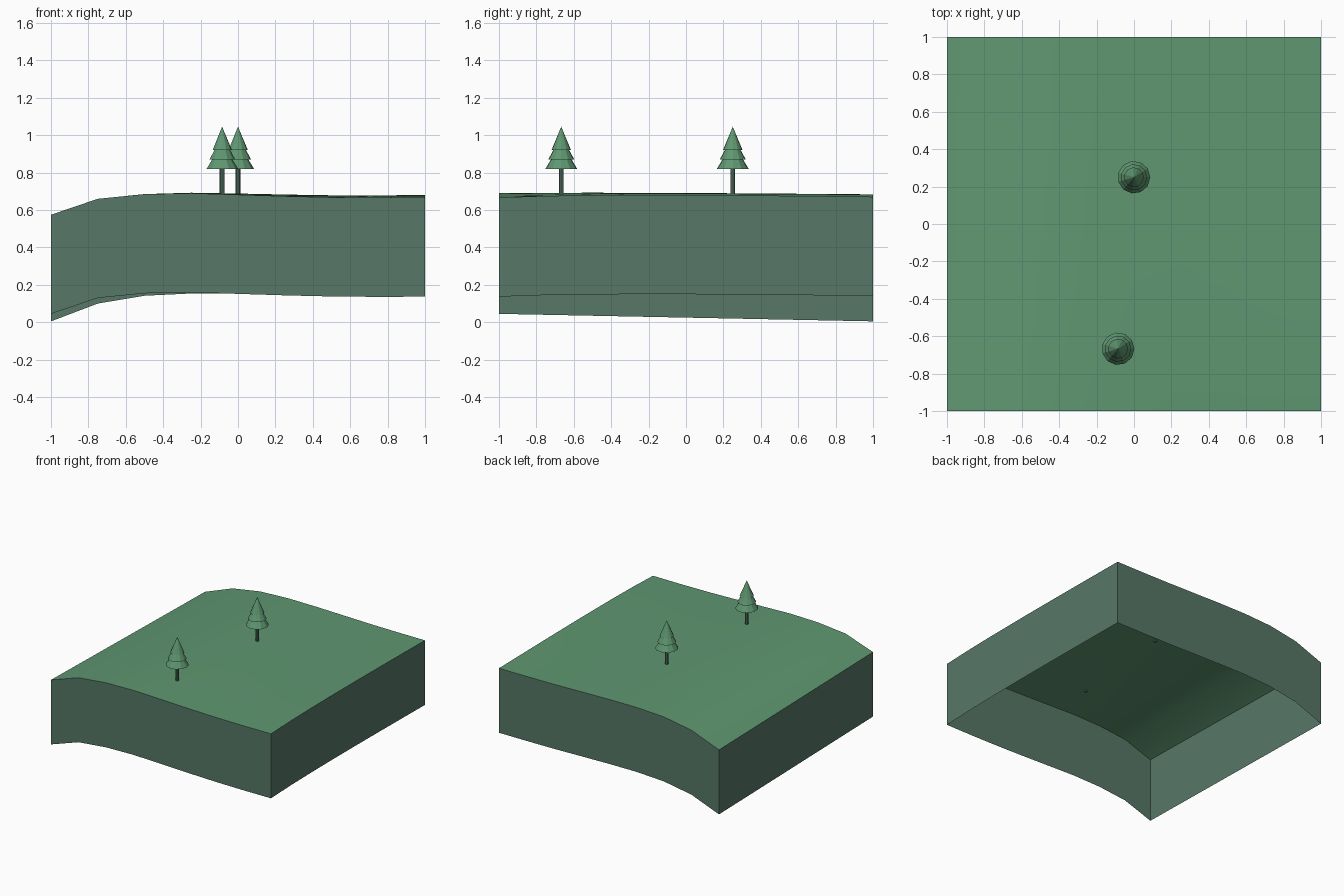
import bpy
import bmesh
import math

cube = bpy.data.objects.get("Cube")
if cube:
    bpy.data.objects.remove(cube, do_unlink=True)


def material(name, rgb):
    m = bpy.data.materials.new(name)
    m.use_nodes = True
    m.diffuse_color = (*rgb, 1)
    m.node_tree.nodes["Principled BSDF"].inputs["Base Color"].default_value = (*rgb, 1)
    return m


GRASS = material("grass green", (0.115, 0.31, 0.165))
EARTH = material("grey green", (0.095, 0.185, 0.135))


def make_object(name, bm, mats):
    mesh = bpy.data.meshes.new(name)
    bm.to_mesh(mesh)
    bm.free()
    for m in mats:
        mesh.materials.append(m)
    obj = bpy.data.objects.new(name, mesh)
    bpy.context.collection.objects.link(obj)
    return obj


# Height of the land along its front and back edges, from right to left
FRONT = [0.575, 0.66, 0.685, 0.69, 0.682, 0.674, 0.668, 0.666, 0.667]
BACK = [0.535, 0.63, 0.672, 0.684, 0.683, 0.678, 0.673, 0.671, 0.671]
STEPS = len(FRONT) - 1
DEPTH = 0.53


def land_height(i, j):
    t = j / STEPS
    swell = 0.012 * (i / STEPS) * math.sin(math.pi * min(1, t ** 0.7))
    return FRONT[i] * (1 - t) + BACK[i] * t + swell


# Ground sheet with a rolling surface
bm = bmesh.new()
grid = [[bm.verts.new((2 * i / STEPS - 1, 2 * j / STEPS - 1, land_height(i, j)))
         for i in range(STEPS + 1)] for j in range(STEPS + 1)]
for j in range(STEPS):
    for i in range(STEPS):
        face = bm.faces.new((grid[j][i], grid[j][i + 1], grid[j + 1][i + 1], grid[j + 1][i]))
        face.smooth = True

# Skirt walls hanging from the rim, open underneath
rim = [e for e in bm.edges if e.is_boundary]
walls = bmesh.ops.extrude_edge_only(bm, edges=rim)["geom"]
bmesh.ops.translate(bm, vec=(0, 0, -DEPTH),
                    verts=[g for g in walls if isinstance(g, bmesh.types.BMVert)])
for g in walls:
    if isinstance(g, bmesh.types.BMFace):
        g.material_index = 1
        g.smooth = False
bmesh.ops.recalc_face_normals(bm, faces=bm.faces)
bm.normal_update()
if sum(f.normal.z for f in bm.faces) < 0:
    bmesh.ops.reverse_faces(bm, faces=bm.faces)
bmesh.ops.split_edges(bm, edges=[e for e in bm.edges if len(e.link_faces) == 2
                                 and e.calc_face_angle() > math.radians(40)])
make_object("ground", bm, [GRASS, EARTH])


def lathe(name, profile, sides, mat, location):
    bm = bmesh.new()
    rings = []
    for r, z in profile:
        rings.append([bm.verts.new((r * math.cos(2 * math.pi * k / sides),
                                    r * math.sin(2 * math.pi * k / sides), z))
                      for k in range(sides)])
    for low, high in zip(rings, rings[1:]):
        for k in range(sides):
            n = (k + 1) % sides
            bm.faces.new((low[k], low[n], high[n], high[k]))
    bm.faces.new(rings[0][::-1])
    bmesh.ops.remove_doubles(bm, verts=bm.verts, dist=0.0001)
    bmesh.ops.recalc_face_normals(bm, faces=bm.faces)
    obj = make_object(name, bm, [mat])
    obj.location = location
    return obj


# Two conifers: a slim trunk and three stacked skirts of needles
TIERS = [(0.087, 0.135), (0.055, 0.187), (0.07, 0.187), (0.043, 0.236),
         (0.053, 0.236), (0.0, 0.362)]
for label, x, y in (("front", -0.085, -0.667), ("back", 0.0, 0.25)):
    place = (x, y, 0.684)
    lathe(label + "_tree_trunk", [(0.013, -0.005), (0.013, 0.14)], 8, EARTH, place)
    lathe(label + "_tree_needles", TIERS, 11, GRASS, place)
